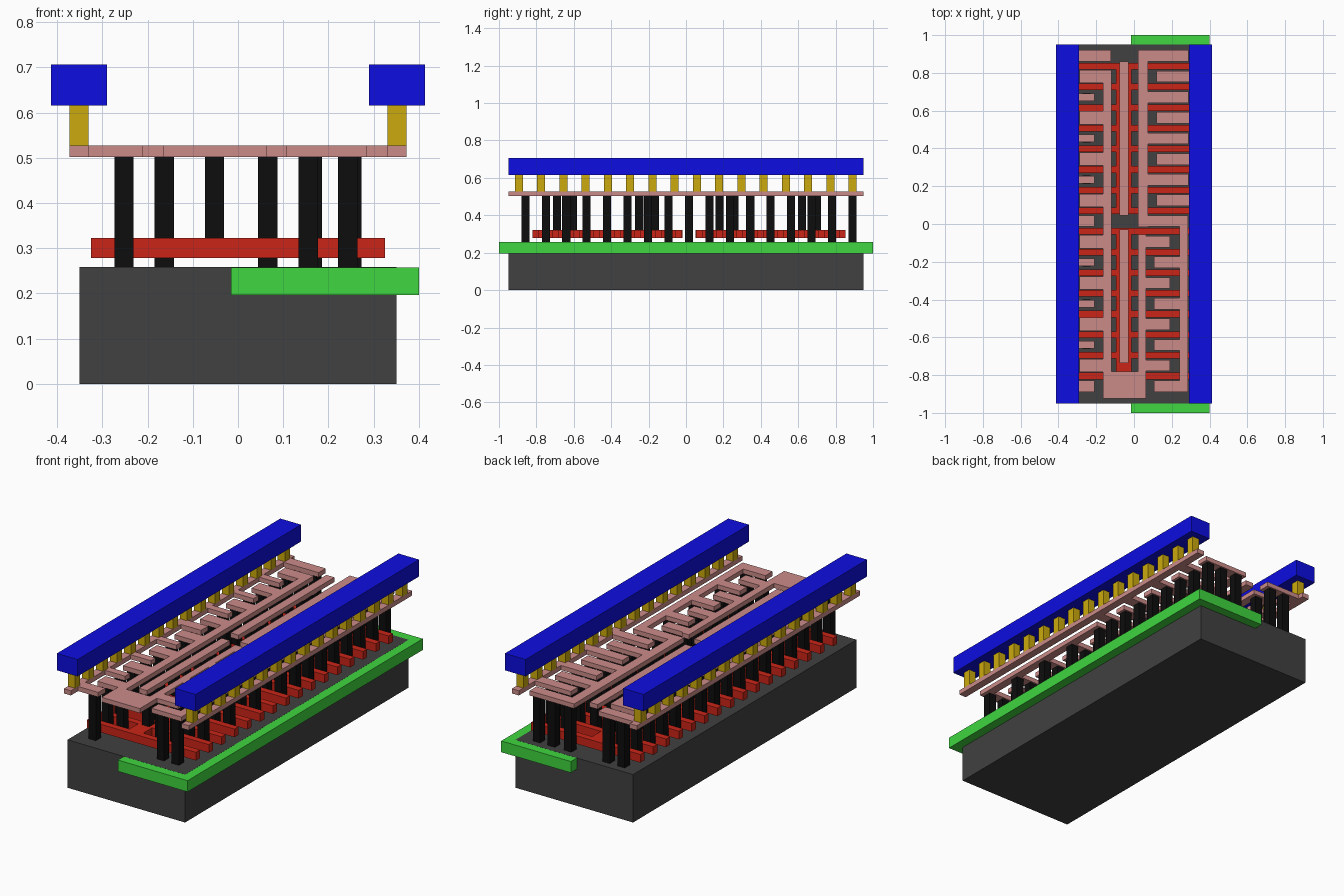
import bpy, bmesh
from mathutils import Matrix

if "Cube" in bpy.data.objects:
    bpy.data.objects.remove(bpy.data.objects["Cube"])


def layer(name, color, z0, z1, rects):
    """One object made of boxes (x0, x1, y0, y1) extruded from z0 to z1."""
    bm = bmesh.new()
    for x0, x1, y0, y1 in rects:
        m = Matrix.Translation(((x0 + x1) / 2, (y0 + y1) / 2, (z0 + z1) / 2))
        m = m @ Matrix.Diagonal((x1 - x0, y1 - y0, z1 - z0, 1))
        bmesh.ops.create_cube(bm, size=1, matrix=m)
    me = bpy.data.meshes.new(name)
    bm.to_mesh(me)
    bm.free()
    mat = bpy.data.materials.get(color[0])
    if not mat:
        mat = bpy.data.materials.new(color[0])
        mat.diffuse_color = (*color[1], 1)
        mat.use_nodes = True
        mat.node_tree.nodes["Principled BSDF"].inputs["Base Color"].default_value = mat.diffuse_color
    me.materials.append(mat)
    ob = bpy.data.objects.new(name, me)
    bpy.context.collection.objects.link(ob)


def bar(x0, x1, y, w):
    return (x0, x1, y - w / 2, y + w / 2)


DARK = ("dark_grey", (0.052, 0.052, 0.052))
LIGHT = ("light_grey", (0.6, 0.6, 0.6))
GREEN = ("green", (0.05, 0.67, 0.05))
RED = ("red", (0.6, 0.018, 0.009))
BLACK = ("black", (0.004, 0.004, 0.004))
PINK = ("pink", (0.6, 0.26, 0.25))
GOLD = ("gold", (0.6, 0.4, 0.004))
BLUE = ("blue", (0.004, 0.004, 0.75))

PITCH = 0.1093
finger_y = [0.835 - PITCH * i for i in range(16)]
slot_y = [0.89 - PITCH * i for i in range(17)]
TOP = 0.258

# base block, well and the buried active regions
layer("substrate", DARK, 0, TOP, [(-0.35, 0.35, -0.95, 0.95)])
layer("well", GREEN, 0.197, TOP - 0.0004, [(-0.015, 0.4, -1, 1)])
layer("active_regions", LIGHT, 0.21, TOP - 0.0002,
      [(-0.285, -0.13, -0.905, 0.935), (0.03, 0.285, -0.905, 0.935)])

# gate fingers and the two straps joining them
layer("gate_fingers", RED, 0.278, 0.322,
      [bar(-0.325, 0.325, y, 0.035) for y in finger_y])
layer("gate_straps", RED, 0.278, 0.322,
      [(-0.095, -0.013, 0.052, 0.852), (-0.095, -0.013, -0.822, -0.02)])

# first metal and contact posts
Z = (0.502, 0.527)
left_rail, right_rail, out_l, out_r, mid = [], [], [], [], []
posts = []
for i, y in enumerate(slot_y):
    # left side: rail teeth alternate with output teeth
    if i % 2 == 0:
        end = -0.122 if i == 0 else -0.21
        left_rail.append(bar(-0.35, end, y, 0.06 if i in (0, 8, 16) else 0.04))
        xs = [-0.252, -0.163] if i == 0 else [-0.252]
    else:
        out_l.append(bar(-0.288, -0.14, y, 0.07))
        xs = [-0.252, -0.163]
    # right side: two stacked comb pairs
    if i < 8:
        if i % 2 == 0:
            mid.append(bar(0.04, 0.288, y, 0.06))
            xs += [0.066, 0.164, 0.252]
        else:
            right_rail.append(bar(0.118, 0.35, y, 0.06))
            xs += [0.164, 0.252]
    elif i % 2 == 0:
        mid.append(bar(0.022 if i == 8 else 0.107, 0.285, y, 0.06))
        xs += [0.066, 0.155, 0.243] if i == 8 else [0.155, 0.243]
    else:
        out_r.append(bar(0.04, 0.19, y, 0.06))
        xs += [0.066, 0.155]
    posts += [bar(x - 0.0215, x + 0.0215, y, 0.043) for x in xs]

layer("left_rail_comb", PINK, *Z, left_rail + [(-0.372, -0.33, -0.95, 0.95)])
layer("right_rail_comb", PINK, *Z, right_rail + [(0.33, 0.372, -0.95, 0.95)])
layer("middle_comb", PINK, *Z, mid + [(0.022, 0.075, -0.015, 0.92),
                                      (0.24, 0.285, -0.885, 0.04)])
layer("output_comb", PINK, *Z, out_l + out_r +
      [(-0.165, -0.12, -0.8, 0.815), (0.022, 0.063, -0.8, -0.055),
       (-0.165, 0.063, -0.925, -0.78)])
layer("gate_bars", PINK, *Z, [(-0.076, -0.028, 0.045, 0.86),
                              (-0.076, -0.028, -0.735, -0.03)])
layer("contact_posts", BLACK, TOP, Z[0], posts)
layer("gate_posts", BLACK, 0.322, Z[0],
      [bar(-0.0735, -0.0305, y, 0.043)
       for y in (-0.69, -0.605, -0.25, -0.165, 0.18, 0.26, 0.62, 0.7)])

# vias and the two top power bars, mirrored left and right
for side, s in (("left", -1), ("right", 1)):
    x0, x1 = sorted((s * 0.33, s * 0.372))
    layer(side + "_vias", GOLD, Z[1], 0.615,
          [bar(x0, x1, -0.893 + 0.1189 * k, 0.043) for k in range(16)])
    x0, x1 = sorted((s * 0.29, s * 0.413))
    layer(side + "_power_bar", BLUE, 0.615, 0.706, [(x0, x1, -0.95, 0.95)])
